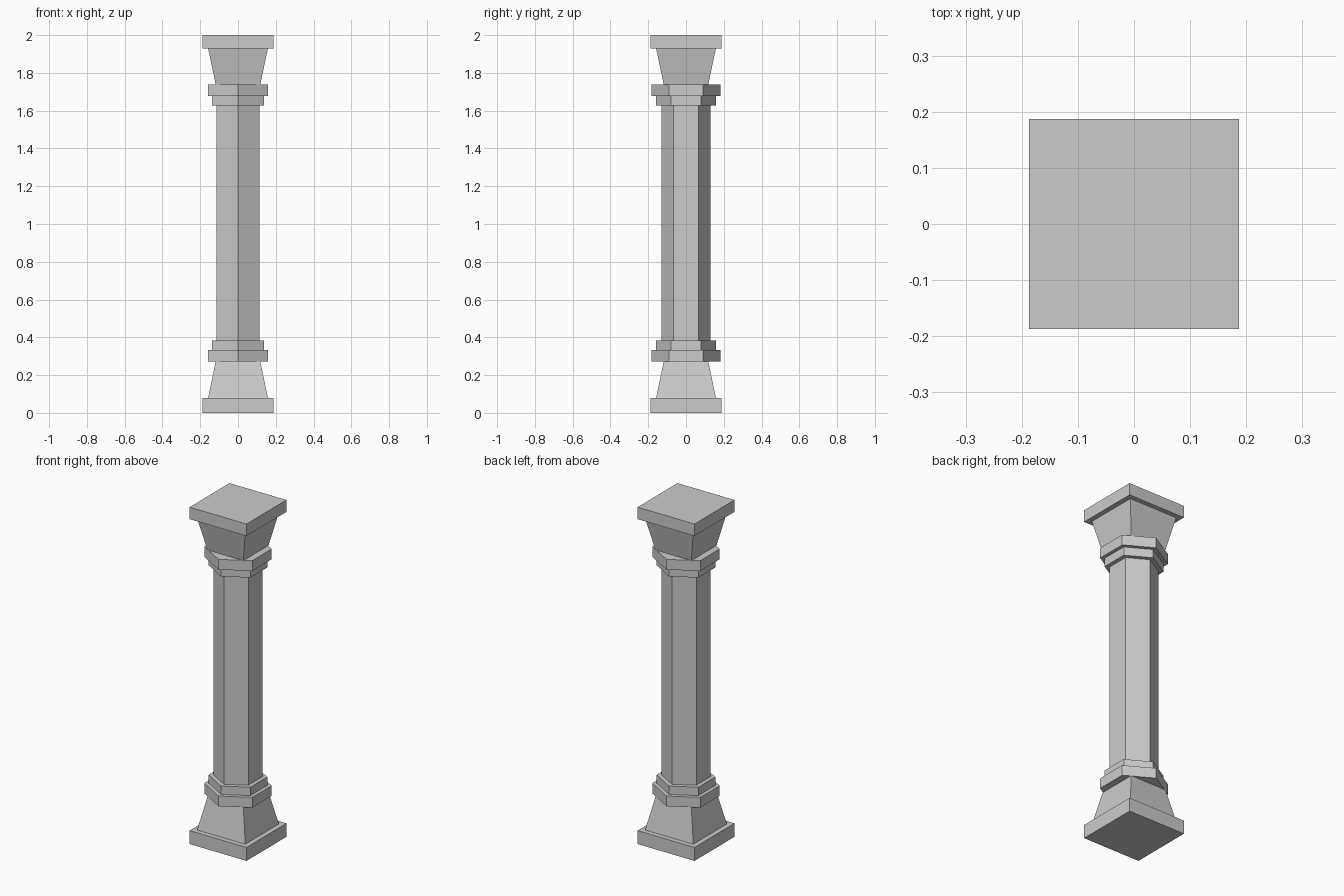
import bpy
from math import pi, sqrt

if "Cube" in bpy.data.objects:
    bpy.data.objects.remove(bpy.data.objects["Cube"])


def prism(name, sides, r_low, r_high, z_low, z_high, turn):
    # Flat-sided prism or frustum given corner radii and end heights
    bpy.ops.mesh.primitive_cone_add(
        vertices=sides, radius1=r_low, radius2=r_high, depth=z_high - z_low,
        location=(0, 0, (z_low + z_high) / 2), rotation=(0, 0, turn))
    ob = bpy.context.object
    ob.name = name
    bpy.ops.object.transform_apply(location=True, rotation=True, scale=True)
    return ob


def square(name, h_low, h_high, z_low, z_high):
    # Square block given half widths
    return prism(name, 4, h_low * sqrt(2), h_high * sqrt(2), z_low, z_high, pi / 4)


def hexagon(name, r, z_low, z_high):
    # Hexagonal band with corners facing front and back
    return prism(name, 6, r, r, z_low, z_high, 0)


# Base, from the ground up
square("base_plinth", 0.187, 0.187, 0, 0.08)
square("base_taper", 0.158, 0.118, 0.08, 0.272)
hexagon("base_wide_ring", 0.182, 0.272, 0.333)
hexagon("base_narrow_ring", 0.158, 0.333, 0.383)

# Hexagonal shaft
hexagon("shaft", 0.131, 0.383, 1.627)

# Capital, the base turned over
hexagon("capital_narrow_ring", 0.158, 1.627, 1.677)
hexagon("capital_wide_ring", 0.182, 1.677, 1.738)
square("capital_taper", 0.118, 0.158, 1.738, 1.929)
square("capital_slab", 0.187, 0.187, 1.929, 2.0)
